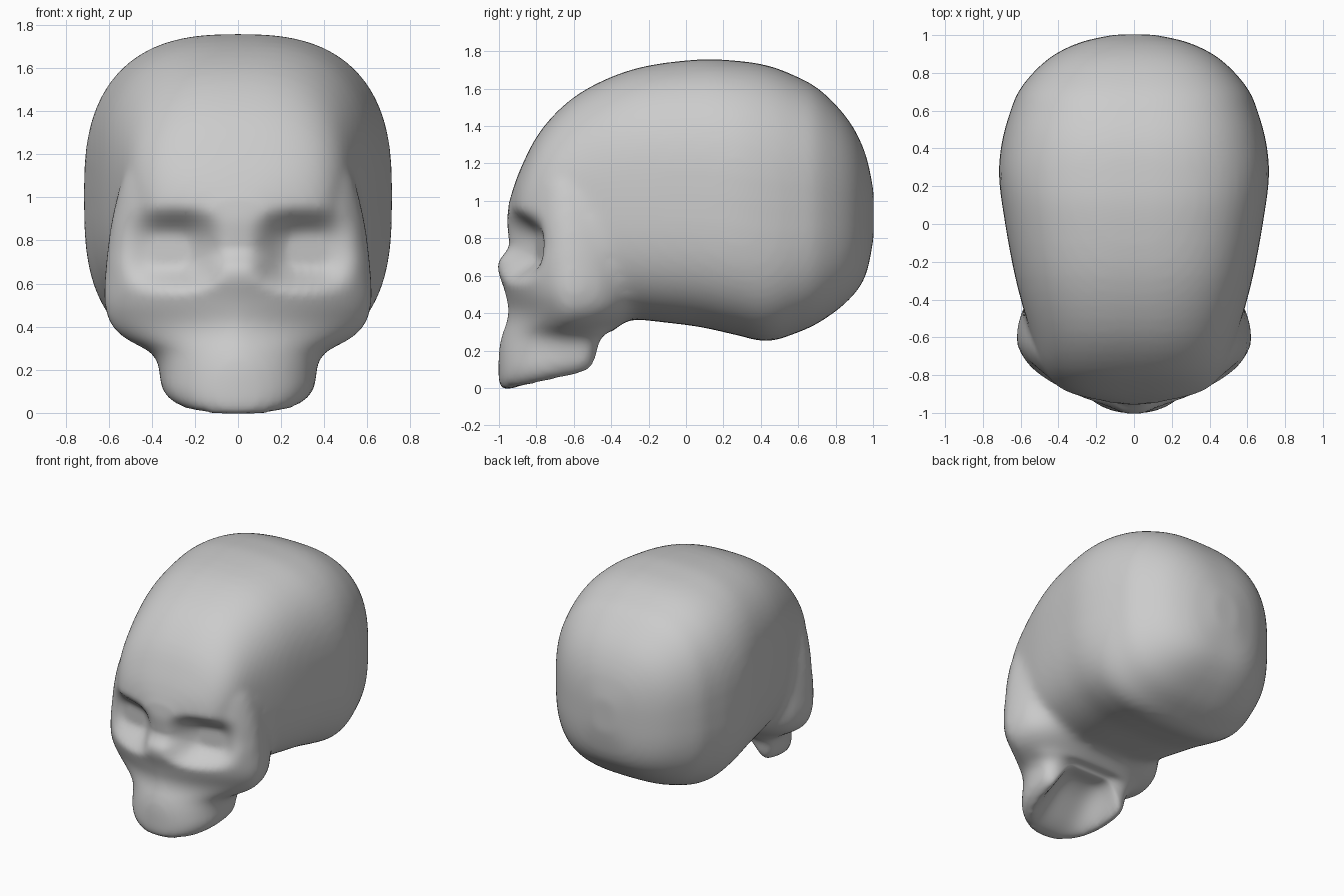
import bpy
import bmesh
from math import cos, sin, pi

if "Cube" in bpy.data.objects:
    bpy.data.objects.remove(bpy.data.objects["Cube"])

SEGMENTS = 64


def power(value, exponent):
    return abs(value) ** exponent * (1 if value >= 0 else -1)


def smoothstep(t):
    t = max(0.0, min(1.0, t))
    return t * t * (3 - 2 * t)


def spline(rows, steps=4):
    """Pass a smooth curve through the section rows."""
    result = []
    for i in range(len(rows) - 1):
        a, b, c, d = (rows[max(0, min(len(rows) - 1, i + k))] for k in (-1, 0, 1, 2))
        for s in range(steps):
            t = s / steps
            result.append([
                q + t / 2 * (r - p + t * (2 * p - 5 * q + 4 * r - w + t * (3 * (q - r) + w - p)))
                for p, q, r, w in zip(a, b, c, d)])
    return result + [rows[-1]]


def loft(bm, rings):
    """Skin a list of closed point rings and cap both ends."""
    loops = [[bm.verts.new(p) for p in ring] for ring in rings]
    faces = []
    for a, b in zip(loops, loops[1:]):
        for i in range(SEGMENTS):
            j = (i + 1) % SEGMENTS
            faces.append(bm.faces.new((a[i], a[j], b[j], b[i])))
    faces.append(bm.faces.new(loops[0]))
    faces.append(bm.faces.new(loops[-1]))
    bmesh.ops.recalc_face_normals(bm, faces=faces)


def cranium_ring(y, top, bottom, width):
    """Rounded section across the braincase, flatter underneath."""
    mid, half, ring = (top + bottom) / 2, (top - bottom) / 2, []
    for i in range(SEGMENTS):
        a = 2 * pi * i / SEGMENTS
        e = 2 / (2.65 if sin(a) > 0 else 3.0)
        ring.append((width * power(cos(a), e), y, mid + half * power(sin(a), e)))
    return ring


def face_ring(z, width, front, back, fullness):
    """Plan section of the face: tapered front, squarer back."""
    centre, ring = -0.62, []
    for i in range(SEGMENTS):
        a = 2 * pi * i / SEGMENTS
        e = 2 / (fullness if sin(a) < 0 else 4 if z < 0.3 else 2.6)
        reach = centre - front if sin(a) < 0 else back - centre
        y = centre + reach * power(sin(a), e)
        tilt = 0.18 * (y + 0.98) * max(0, 1 - z / 0.3)
        ring.append((width * power(cos(a), e), y, z + tilt))
    return ring


# Braincase: y, top, bottom, half width
cranium = [
    (-0.95, 0.98, 0.80, 0.12), (-0.89, 1.16, 0.60, 0.36), (-0.77, 1.385, 0.50, 0.48),
    (-0.57, 1.575, 0.42, 0.55), (-0.28, 1.705, 0.37, 0.63), (0.05, 1.755, 0.33, 0.69),
    (0.26, 1.75, 0.285, 0.715), (0.43, 1.725, 0.25, 0.70), (0.58, 1.67, 0.29, 0.66),
    (0.72, 1.59, 0.355, 0.60), (0.87, 1.43, 0.47, 0.46), (0.96, 1.25, 0.60, 0.29),
    (1.003, 1.05, 0.80, 0.10),
]
# Face and upper jaw: z, half width, front y, back y, fullness
face = [
    (-0.01, 0.28, -0.98, -0.50, 2.2), (0.03, 0.335, -1.0, -0.475, 2.2),
    (0.10, 0.36, -1.003, -0.465, 2.2), (0.20, 0.37, -1.0, -0.45, 2.0),
    (0.28, 0.41, -0.985, -0.42, 1.75), (0.35, 0.53, -0.96, -0.33, 1.5),
    (0.42, 0.595, -0.95, -0.26, 1.5), (0.52, 0.62, -0.97, -0.24, 1.65),
    (0.66, 0.615, -1.01, -0.24, 1.65), (0.76, 0.605, -0.945, -0.24, 1.8),
    (0.92, 0.58, -0.957, -0.26, 1.85), (1.13, 0.52, -0.89, -0.34, 2.1),
    (1.3, 0.40, -0.79, -0.40, 2.2),
]

bm = bmesh.new()
loft(bm, [cranium_ring(*row) for row in spline(cranium)])
loft(bm, [face_ring(*row) for row in spline(face)])
mesh = bpy.data.meshes.new("skull")
bm.to_mesh(mesh)
bm.free()
skull = bpy.data.objects.new("skull", mesh)
bpy.context.collection.objects.link(skull)
bpy.context.view_layer.objects.active = skull
skull.select_set(True)


def apply_modifier(kind, **settings):
    mod = skull.modifiers.new(kind.lower(), kind)
    for key, value in settings.items():
        setattr(mod, key, value)
    bpy.ops.object.modifier_apply(modifier=mod.name)


# Fuse both forms into one skin
apply_modifier("REMESH", mode="VOXEL", voxel_size=0.022)
apply_modifier("SMOOTH", factor=0.5, iterations=4)

# Melt the seam where the cheeks and temples meet the braincase
seam = skull.vertex_groups.new(name="seam")
for v in skull.data.vertices:
    x, y, z = v.co
    along = smoothstep((y + 0.62) / 0.15) * smoothstep((-0.05 - y) / 0.15)
    weight = along * smoothstep((z - 0.28) / 0.1) * smoothstep((1.35 - z) / 0.2)
    seam.add([v.index], weight, "REPLACE")
apply_modifier("SMOOTH", factor=0.5, iterations=30, vertex_group="seam")

for v in skull.data.vertices:
    x, y, z = v.co
    # Eye sockets: press the front surface back to a floor that turns outward
    floor = -0.83 + 0.22 * (abs(x) - 0.1)
    if y < floor and 0.4 < z < 1.1:
        d = (abs((abs(x) - 0.325) / 0.29) ** 3 + abs((z - 0.755) / 0.215) ** 3) ** (1 / 3)
        v.co.y += (floor - y) * smoothstep((1 - d) / 0.7)
    # Palate: hollow the underside of the jaw, open at the back
    if z < 0.3 and y < -0.4:
        d = ((x / 0.31) ** 4 + ((y + 0.45) / 0.47) ** 2) ** 0.5
        v.co.z += (0.3 - z) * 0.85 * smoothstep((1 - d) / 0.8)

apply_modifier("SMOOTH", factor=0.5, iterations=5)

# Plain bone grey
bone = bpy.data.materials.new("bone grey")
bone.use_nodes = True
colour = (0.6, 0.6, 0.6, 1.0)
bone.diffuse_color = colour
bone.node_tree.nodes["Principled BSDF"].inputs["Base Color"].default_value = colour
skull.data.materials.clear()
skull.data.materials.append(bone)
bpy.ops.object.shade_smooth()
